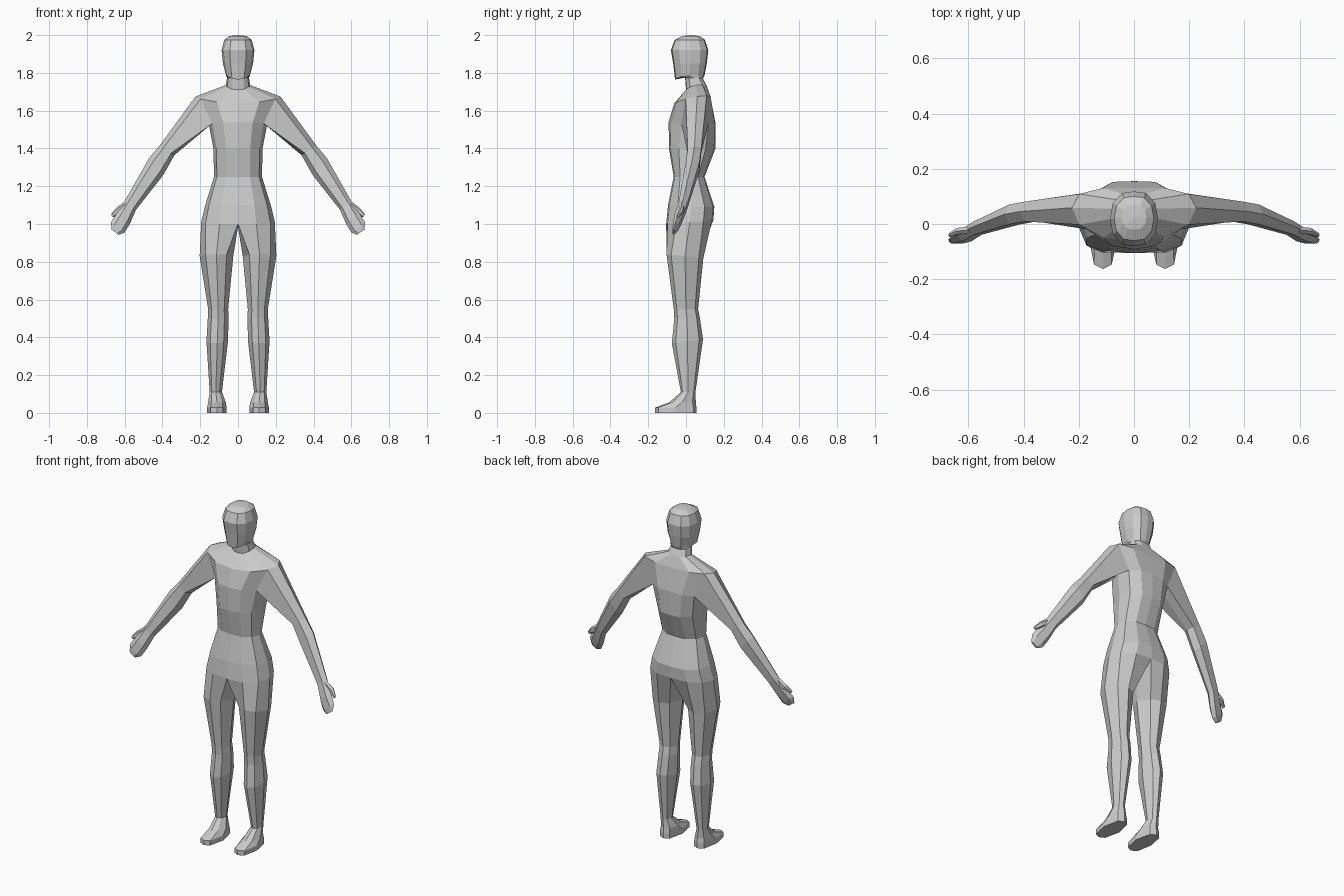
import bpy, bmesh
from mathutils import Vector

if "Cube" in bpy.data.objects:
    bpy.data.objects.remove(bpy.data.objects["Cube"])

skin = bpy.data.materials.new("light grey")
skin.diffuse_color = (0.6, 0.6, 0.6, 1)
skin.use_nodes = True
skin.node_tree.nodes["Principled BSDF"].inputs["Base Color"].default_value = skin.diffuse_color

HALF = [(0, -1), (.5, -.94), (.88, -.58), (1, 0), (.88, .58), (.5, .94), (0, 1)]


def half_ring(bm, zf, zb, w, f, b, lift=0, sweep=0):
    """Right half of a body section, from front centre to back centre."""
    out = []
    for u, v in HALF:
        y = (f + b) / 2 + v * (b - f) / 2 + sweep * u * u
        z = zf + (zb - zf) * (v + 1) / 2 + lift * u * u
        out.append(bm.verts.new((u * w, y, z)))
    return out


def leg_ring(bm, zf, zb, xi, xo, f, b, s=.75):
    """Closed eight sided leg section."""
    shape = [(-.6, -s), (0, -1), (.65, -s), (1, 0), (.65, s), (0, 1), (-.6, s), (-1, 0)]
    return [bm.verts.new(((xi + xo) / 2 + u * (xo - xi) / 2,
                          (f + b) / 2 + v * (b - f) / 2,
                          zf + (zb - zf) * (v + 1) / 2)) for u, v in shape]


def arm_ring(bm, bx, bz, tx, tz, y, h):
    """Closed six sided arm section between a lower and an upper point."""
    lo, hi = Vector((bx, y, bz)), Vector((tx, y, tz))
    off = Vector((0, h, 0))
    p, q = lo.lerp(hi, .22), lo.lerp(hi, .75)
    return [bm.verts.new(c) for c in (p - off, lo, p + off, q + off, hi, q - off)]


def bridge(bm, a, b, closed=False, skip=()):
    n = len(a)
    for i in range(n if closed else n - 1):
        if i not in skip:
            j = (i + 1) % n
            bm.faces.new((a[i], a[j], b[j], b[i]))


def finish(bm, name):
    bmesh.ops.recalc_face_normals(bm, faces=bm.faces)
    me = bpy.data.meshes.new(name)
    bm.to_mesh(me)
    bm.free()
    me.materials.append(skin)
    ob = bpy.data.objects.new(name, me)
    bpy.context.collection.objects.link(ob)
    m = ob.modifiers.new("mirror", 'MIRROR')
    m.merge_threshold = .0005


bm = bmesh.new()

# Torso, neck and head: z front, z back, half width, y front, y back, lift, sweep
trunk = [half_ring(bm, *r) for r in [
    (1.00, 1.02, .195, -.105, .145),
    (1.10, 1.09, .175, -.095, .150),
    (1.25, 1.25, .127, -.065, .098),
    (1.40, 1.40, .130, -.090, .156),
    (1.54, 1.54, .155, -.092, .155, -.01, .02),
    (1.64, 1.67, .225, -.062, .130, .02, .025),
    (1.71, 1.73, .065, .000, .110, .015),
    (1.775, 1.77, .058, -.005, .090),
    (1.765, 1.785, .064, -.058, .098, .015),
    (1.85, 1.85, .080, -.068, .110),
    (1.92, 1.92, .087, -.080, .118),
    (1.975, 1.975, .072, -.060, .100),
    (1.995, 1.995, .045, -.020, .070)]]
ARM = 4  # the arm leaves between this section and the next
for i in range(len(trunk) - 1):
    bridge(bm, trunk[i], trunk[i + 1], skip=(2, 3) if i == ARM else ())
crown = bm.verts.new((0, .025, 2.0))
for i in range(6):
    bm.faces.new((trunk[-1][i], trunk[-1][i + 1], crown))

# Leg and foot: z front, z back, inner x, outer x, y front, y back
crotch = bm.verts.new((0, .02, .985))
prev = trunk[0] + [crotch]
for r in [(.84, .82, .025, .203, -.103, .092),
          (.55, .55, .052, .158, -.065, .064),
          (.50, .50, .050, .160, -.062, .074),
          (.37, .39, .053, .167, -.075, .090),
          (.11, .11, .085, .150, -.027, .050),
          (.055, .06, .065, .158, -.090, .052),
          (.028, .03, .060, .163, -.163, .055, .85),
          (.0, .0, .060, .163, -.163, .055, .85)]:
    ring = leg_ring(bm, *r)
    bridge(bm, prev, ring, closed=True)
    prev = ring
bm.faces.new(prev)

# Arm and hand: lower x z, upper x z, y centre, half thickness
lo, hi = trunk[ARM], trunk[ARM + 1]
prev = [lo[2], lo[3], lo[4], hi[4], hi[3], hi[2]]
for r in [(.336, 1.365, .415, 1.415, .045, .036),
          (.395, 1.260, .470, 1.350, .035, .036),
          (.540, 1.075, .595, 1.130, -.015, .024),
          (.573, 1.000, .640, 1.060, -.040, .022),
          (.600, .955, .672, 1.010, -.055, .015),
          (.630, .943, .670, .970, -.065, .006)]:
    ring = arm_ring(bm, *r)
    bridge(bm, prev, ring, closed=True)
    prev = ring
bm.faces.new(prev)
finish(bm, "body")

# Thumb
bm = bmesh.new()
rings = [arm_ring(bm, *r) for r in [
    (.585, 1.075, .600, 1.120, -.022, .012),
    (.630, 1.055, .645, 1.085, -.026, .012),
    (.662, 1.035, .672, 1.052, -.040, .007)]]
for a, b in zip(rings, rings[1:]):
    bridge(bm, a, b, closed=True)
bm.faces.new(rings[0])
bm.faces.new(rings[-1])
finish(bm, "thumb")
